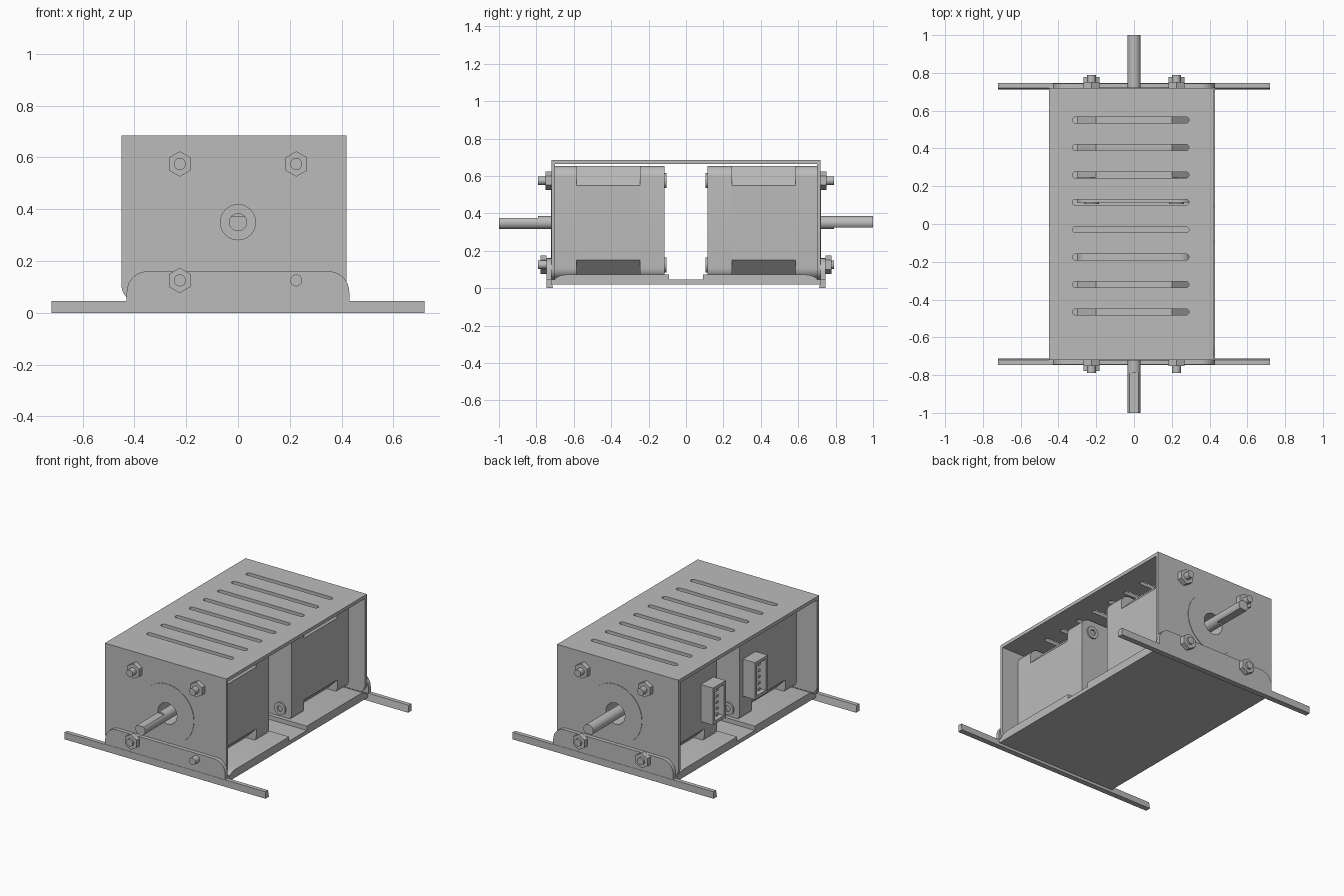
import bpy, bmesh
from math import sin, cos, pi, radians
from mathutils import Matrix

cube = bpy.data.objects.get("Cube")
if cube:
    bpy.data.objects.remove(cube)

steel = bpy.data.materials.new("steel_grey")
steel.use_nodes = True
GREY = (0.5, 0.5, 0.5, 1)
steel.diffuse_color = GREY
steel.node_tree.nodes["Principled BSDF"].inputs["Base Color"].default_value = GREY

FACING = {"x": Matrix.Rotation(radians(90), 4, "Z") @ Matrix.Rotation(radians(90), 4, "X"),
          "y": Matrix.Rotation(radians(90), 4, "X"),
          "z": Matrix.Identity(4)}


def plate(name, outlines, axis, a, b):
    """Fill outlines (later ones are holes) and extrude from a to b along an axis."""
    curve = bpy.data.curves.new(name, "CURVE")
    curve.dimensions = "2D"
    curve.fill_mode = "BOTH"
    curve.extrude = abs(b - a) / 2
    for pts in outlines:
        spline = curve.splines.new("POLY")
        spline.points.add(len(pts) - 1)
        for p, (u, v) in zip(spline.points, pts):
            p.co = (u, v, 0, 1)
        spline.use_cyclic_u = True
    temp = bpy.data.objects.new(name, curve)
    mesh = bpy.data.meshes.new_from_object(temp)
    bpy.data.objects.remove(temp)
    offset = [(a + b) / 2 if c == axis else 0 for c in "xyz"]
    mesh.transform(Matrix.Translation(offset) @ FACING[axis])
    bm = bmesh.new()
    bm.from_mesh(mesh)
    bmesh.ops.remove_doubles(bm, verts=bm.verts, dist=0.0001)
    bmesh.ops.recalc_face_normals(bm, faces=bm.faces)
    bm.to_mesh(mesh)
    bm.free()
    mesh.name = name
    mesh.materials.clear()
    mesh.materials.append(steel)
    ob = bpy.data.objects.new(name, mesh)
    bpy.context.collection.objects.link(ob)
    bpy.ops.object.select_all(action="DESELECT")
    ob.select_set(True)
    bpy.context.view_layer.objects.active = ob
    bpy.ops.object.shade_smooth_by_angle(angle=radians(30))
    return ob


def arc(u, v, r, start, end, n=8):
    return [(u + r * cos(radians(start + (end - start) * i / n)),
             v + r * sin(radians(start + (end - start) * i / n))) for i in range(n + 1)]


def circle(u, v, r, n=32, turn=0.0):
    return [(u + r * cos(turn + 2 * pi * i / n), v + r * sin(turn + 2 * pi * i / n)) for i in range(n)]


def rect(u0, u1, v0, v1):
    return [(u0, v0), (u1, v0), (u1, v1), (u0, v1)]


def rounded(u0, u1, v0, v1, r, n=8):
    return (arc(u0 + r, v0 + r, r, 180, 270, n) + arc(u1 - r, v0 + r, r, 270, 360, n)
            + arc(u1 - r, v1 - r, r, 0, 90, n) + arc(u0 + r, v1 - r, r, 90, 180, n))


# Main dimensions
L, R = -0.45, 0.42          # cover sides
TOP, END = 0.685, 0.72      # cover top and ends
AXIS = 0.35                 # shaft height
HALF = 0.303                # motor half width
BOLT = 0.225                # bolt spacing from the shaft

# Cover top with ventilation slots
slots = [arc(0.275, y, 0.016, -90, 90) + arc(-0.31, y, 0.016, 90, 270)
         for y in (-0.465 + 0.145 * i for i in range(8))]
plate("cover_top", [rect(L, R, -END, END)] + slots, "z", TOP - 0.022, TOP)

# Floor plate
plate("floor_plate", [rect(-0.43, 0.43, -END, END)], "z", 0.02, 0.045)

for s, side in ((-1, "front"), (1, "back")):
    # Cover end wall, rounded at its lower corners
    wall = (arc(L + 0.06, 0.105, 0.06, 180, 270) + arc(R - 0.06, 0.105, 0.06, 270, 360)
            + [(R, TOP - 0.022), (L, TOP - 0.022)])
    plate(side + "_wall", [wall, circle(0, AXIS, 0.19, 48)], "y", s * 0.70, s * END)

    # Angle bracket: upright, shelf and long foot
    upright = ([(-0.43, 0.02), (0.43, 0.02)] + arc(0.35, 0.08, 0.08, 0, 90)
               + arc(-0.35, 0.08, 0.08, 90, 180))
    plate(side + "_bracket", [upright], "y", s * END, s * 0.745)
    shelf = [(s * 0.70, 0.045), (s * 0.09, 0.045), (s * 0.09, 0.073),
             (s * 0.64, 0.073)] + [(s * (0.64 + 0.06 * t), 0.073 - 0.02 * t * t) for t in (0.5, 1)]
    plate(side + "_bracket_shelf", [shelf], "x", -0.43, 0.43)
    foot = [(s * 0.712, 0), (s * 0.747, 0), (s * 0.747, 0.045), (s * END, 0.045)]
    plate(side + "_foot", [foot], "x", -0.72, 0.72)

    # Motor: two end caps and a core with cut corners
    lo, hi = AXIS - HALF, AXIS + HALF
    cap = rounded(-HALF, HALF, lo, hi, 0.06)
    core = rounded(-HALF, HALF, lo, hi, 0.103, 1)
    bore = circle(0, AXIS, 0.068)
    plate(side + "_motor_front_cap", [cap, bore], "y", s * 0.585, s * 0.70)
    plate(side + "_motor_core", [core], "y", s * 0.245, s * 0.585)
    plate(side + "_motor_rear_cap", [cap], "y", s * 0.115, s * 0.245)
    plate(side + "_motor_boss", [circle(0, AXIS, 0.19, 48), bore], "y", s * 0.69, s * 0.723)

    # Shaft with a flat on its outer end
    plate(side + "_shaft", [circle(0, AXIS, 0.035, 24)], "y", s * 0.58, s * 0.79)
    flat = arc(0, AXIS, 0.035, 135 if s < 0 else -45, 405 if s < 0 else 225, 20)
    plate(side + "_shaft_end", [flat], "y", s * 0.79, s * 1.0)

    # Bolts, nuts and socket heads
    for x in (-BOLT, BOLT):
        for z in (AXIS - BOLT, AXIS + BOLT):
            plate(side + "_bolt", [circle(x, z, 0.023, 20)], "y", s * 0.69, s * 0.79)
            head = [circle(x, z, 0.04, 24), circle(x, z, 0.02, 6)]
            plate(side + "_bolt_head", head, "y", s * 0.105, s * 0.12)
            low = z < AXIS
            if low and s < 0 and x > 0:
                continue
            base = 0.745 if low else END
            nut = [circle(x, z, 0.049, 6, pi / 2), circle(x, z, 0.023, 20)]
            plate(side + "_nut", nut, "y", s * base, s * (base + 0.032))

    # Plug socket on the motor's right flank, with a row of pins
    y0, y1 = sorted((s * 0.15, s * 0.28))
    shell = [rect(y0, y1, 0.21, 0.45), rect(y0 + 0.02, y1 - 0.02, 0.23, 0.43)]
    plate(side + "_socket_shell", shell, "x", -0.39, -0.30)
    plate(side + "_socket_base", [rect(y0, y1, 0.21, 0.45)], "x", -0.32, -0.30)
    for i in range(5):
        z = 0.25 + 0.04 * i
        plate(side + "_socket_pin", [rect(s * 0.215 - 0.01, s * 0.215 + 0.01, z - 0.008, z + 0.008)],
              "x", -0.375, -0.31)
